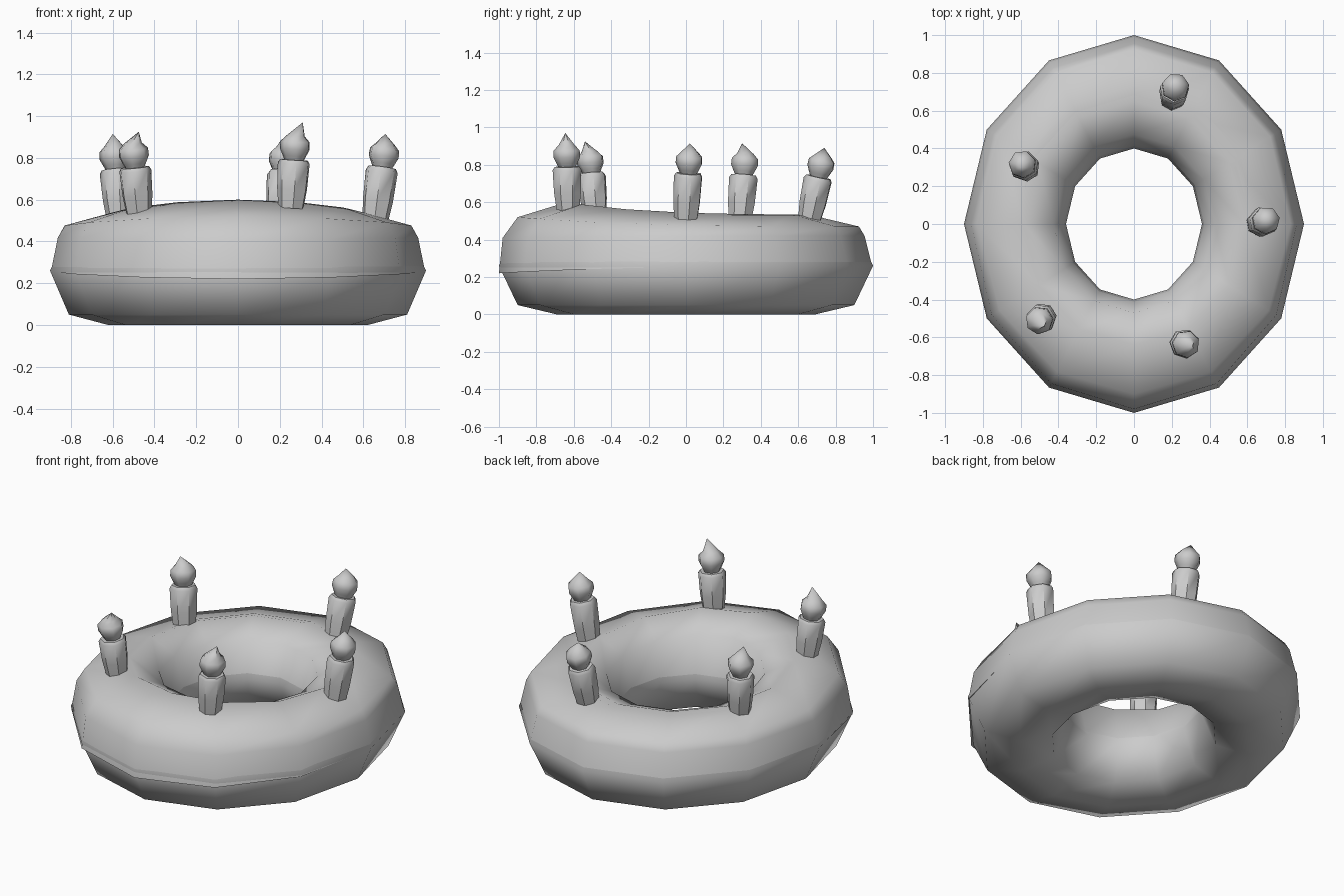
import bpy, math
from mathutils import Vector

if "Cube" in bpy.data.objects:
    bpy.data.objects.remove(bpy.data.objects["Cube"])


def make_mesh(name, verts, faces, angle):
    me = bpy.data.meshes.new(name)
    me.from_pydata(verts, [], faces)
    me.update()
    ob = bpy.data.objects.new(name, me)
    bpy.context.collection.objects.link(ob)
    bpy.ops.object.select_all(action='DESELECT')
    ob.select_set(True)
    bpy.context.view_layer.objects.active = ob
    bpy.ops.object.mode_set(mode='EDIT')
    bpy.ops.mesh.select_all(action='SELECT')
    bpy.ops.mesh.normals_make_consistent(inside=False)
    bpy.ops.object.mode_set(mode='OBJECT')
    bpy.ops.object.shade_smooth_by_angle(angle=math.radians(angle))
    return ob


def sweep(name, section, n=12):
    """Sweep a closed section(t) of (r, z) points round an oval; t runs 0 back to 1 front."""
    verts, faces = [], []
    m = len(section(0))
    for i in range(n):
        a = math.tau * i / n
        for r, z in section((1 - math.sin(a)) / 2):
            verts.append((0.9 * r * math.cos(a), r * math.sin(a), z))
    for i in range(n):
        k = (i + 1) % n
        for j in range(m):
            l = (j + 1) % m
            faces.append((i * m + j, k * m + j, k * m + l, i * m + l))
    return make_mesh(name, verts, faces, 80)


# Ring cake: eight-sided section
CAKE = [(1, .26), (.9, .46), (.69, .53), (.49, .46), (.4, .26), (.49, .05), (.69, 0), (.9, .05)]
sweep("ring_cake", lambda t: CAKE)

# Icing: thicker towards the front, flush with the cake at the back
BACK = [(.995, .26), (.955, .42), (.925, .47), (.65, .535), (.475, .465), (.41, .28), (.6, .25)]
FRONT = [(1, .22), (.98, .41), (.9, .52), (.64, .6), (.47, .51), (.41, .28), (.6, .25)]


def icing_section(t):
    w = t ** 3
    return [(a + (c - a) * w, b + (d - b) * w) for (a, b), (c, d) in zip(BACK, FRONT)]


sweep("icing", icing_section)


def lathe(name, start, end, rings, n, tip=None):
    """Rings of (fraction, radius) along start-end, optionally closed in a point."""
    start, end = Vector(start), Vector(end)
    q = (end - start).to_track_quat('Z', 'Y')
    verts, faces = [], []
    for f, r in rings:
        c = start.lerp(end, f)
        for i in range(n):
            a = math.tau * i / n
            verts.append(c + q @ Vector((r * math.cos(a), r * math.sin(a), 0)))
    for j in range(len(rings) - 1):
        for i in range(n):
            k = (i + 1) % n
            faces.append((j * n + i, j * n + k, (j + 1) * n + k, (j + 1) * n + i))
    faces.append(tuple(range(n))[::-1])
    top = (len(rings) - 1) * n
    if tip:
        verts.append(Vector(tip))
        faces += [(top + i, top + (i + 1) % n, len(verts) - 1) for i in range(n)]
    else:
        faces.append(tuple(range(top, top + n)))
    return make_mesh(name, verts, faces, 50)


# Candles: body base, body top, flame tip
CANDLES = [
    ((.20, .66, .50), (.215, .71, .735), (.21, .74, .89)),
    ((-.565, .29, .50), (-.585, .31, .745), (-.60, .30, .915)),
    ((-.475, -.485, .53), (-.495, -.505, .755), (-.475, -.54, .925)),
    ((.255, -.63, .56), (.27, -.635, .79), (.31, -.645, .97)),
    ((.655, 0, .49), (.69, .015, .755), (.705, .02, .915)),
]
for i, (base, top, tip) in enumerate(CANDLES, 1):
    lathe(f"candle_{i}", base, top, [(0, .062), (.4, .074), (.93, .079), (1, .068)], 7)
    b, t = Vector(top), Vector(tip)
    mid = b + (b - Vector(base)).normalized() * .16
    lathe(f"flame_{i}", b, mid, [(-.1, .04), (.12, .058), (.33, .074), (.55, .072), (.72, .045)], 7, t)
